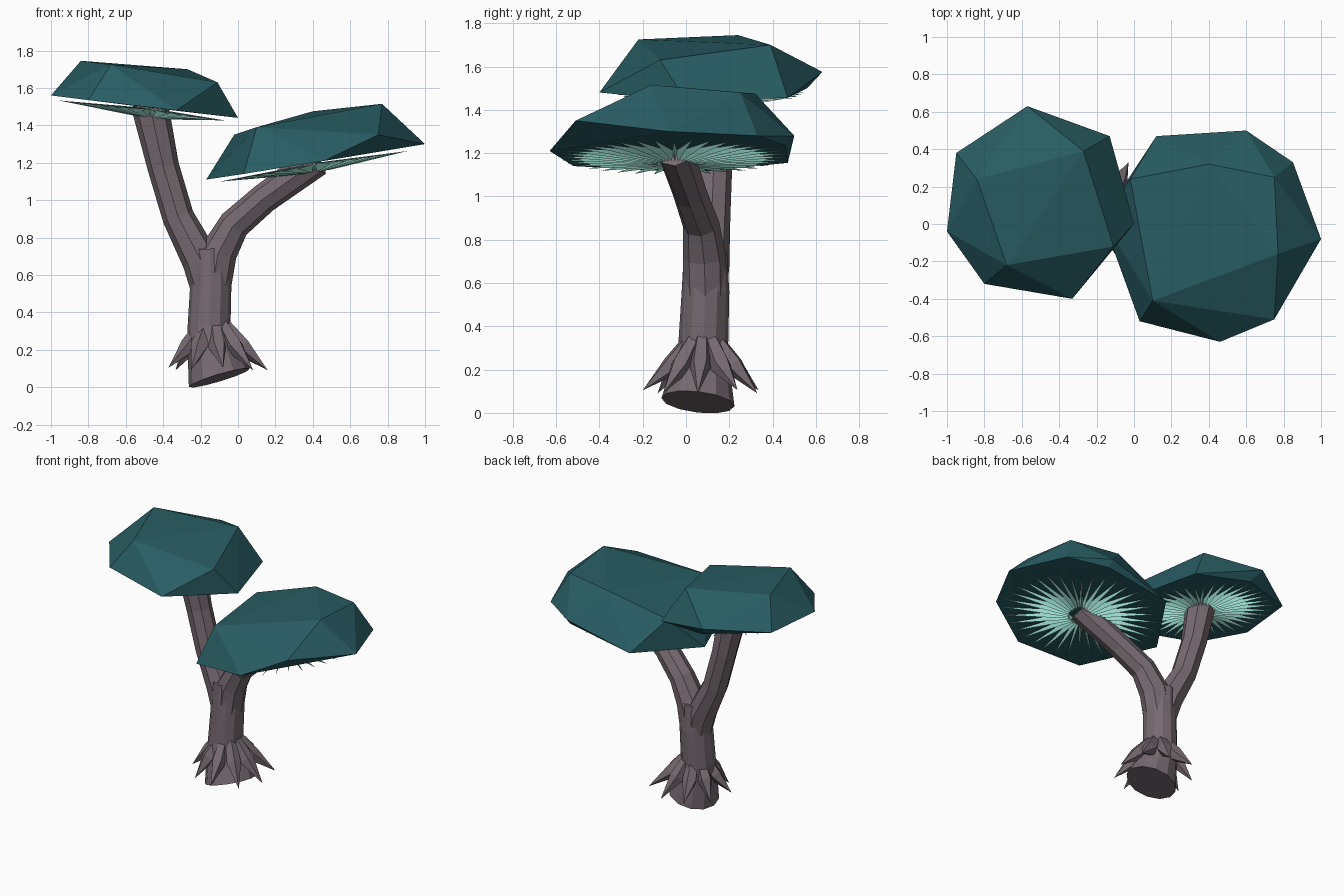
import bpy, bmesh, math
from mathutils import Vector

if "Cube" in bpy.data.objects:
    bpy.data.objects.remove(bpy.data.objects["Cube"])


def material(name, rgb):
    m = bpy.data.materials.new(name)
    m.diffuse_color = (*rgb, 1)
    m.use_nodes = True
    m.node_tree.nodes["Principled BSDF"].inputs["Base Color"].default_value = m.diffuse_color
    return m


BARK = material("grey brown stem", (0.18, 0.143, 0.162))
TEAL = material("dark teal cap", (0.021, 0.108, 0.124))
MINT = material("pale mint gills", (0.32, 0.70, 0.61))


def finish(name, bm, mat):
    bmesh.ops.recalc_face_normals(bm, faces=bm.faces[:])
    me = bpy.data.meshes.new(name)
    bm.to_mesh(me)
    bm.free()
    me.materials.append(mat)
    ob = bpy.data.objects.new(name, me)
    bpy.context.collection.objects.link(ob)
    return ob


def tube(bm, path, sides, first_dir=None):
    """Faceted tube through (x, y, z, radius) points; radius 0 makes a tip."""
    pts = [Vector(p[:3]) for p in path]
    rings = []
    for i, p in enumerate(pts):
        d = pts[min(i + 1, len(pts) - 1)] - pts[max(i - 1, 0)]
        if i == 0 and first_dir:
            d = Vector(first_dir)
        d.normalize()
        u = Vector((0, 1, 0)).cross(d)
        if u.length < 0.3:
            u = Vector((1, 0, 0))
        u.normalize()
        v = d.cross(u)
        r = path[i][3]
        if r == 0:
            rings.append([bm.verts.new(p)] * sides)
            continue
        rings.append([bm.verts.new(p + r * (math.cos(a) * u + math.sin(a) * v))
                      for a in (2 * math.pi * k / sides for k in range(sides))])
    for a, b in zip(rings, rings[1:]):
        for k in range(sides):
            n = (k + 1) % sides
            if b[0] is b[1]:
                bm.faces.new((a[k], a[n], b[0]))
            else:
                bm.faces.new((a[k], a[n], b[n], b[k]))
    bm.faces.new(rings[0])
    if path[-1][3]:
        bm.faces.new(rings[-1])


# Trunk with a tilted, flared foot
bm = bmesh.new()
tube(bm, [(-0.10, 0.055, 0.05, 0.17), (-0.125, 0.065, 0.16, 0.145),
          (-0.155, 0.08, 0.32, 0.115), (-0.145, 0.09, 0.56, 0.11),
          (-0.15, 0.09, 0.74, 0.10)], 12, (-0.3, 0.12, 1))
finish("trunk", bm, BARK)

# Two forking stems
bm = bmesh.new()
tube(bm, [(-0.155, 0.09, 0.52, 0.095), (-0.20, 0.10, 0.68, 0.10),
          (-0.32, 0.12, 0.91, 0.085), (-0.40, 0.13, 1.18, 0.085),
          (-0.475, 0.12, 1.52, 0.10)], 8)
finish("left_stem", bm, BARK)
bm = bmesh.new()
tube(bm, [(-0.14, 0.09, 0.52, 0.10), (-0.105, 0.085, 0.72, 0.10),
          (-0.02, 0.07, 0.87, 0.085), (0.14, 0.02, 1.01, 0.08),
          (0.42, -0.05, 1.21, 0.085)], 8)
finish("right_stem", bm, BARK)

# Pointed roots around the foot
bm = bmesh.new()
for k in range(9):
    a = 2 * math.pi * k / 9 - 0.1
    c, s = math.cos(a), math.sin(a)
    far = 0.26 + 0.02 * (k % 2)
    tube(bm, [(-0.13 + 0.06 * c, 0.08 + 0.06 * s, 0.34, 0.035),
              (-0.12 + 0.145 * c, 0.08 + 0.145 * s, 0.22, 0.05),
              (-0.10 + far * c, 0.08 + far * s, 0.09 + 0.015 * (k % 2), 0)], 5)
finish("roots", bm, BARK)


# Faceted caps: hull of rim and crown points
def cap(name, points):
    bm = bmesh.new()
    for p in points:
        bm.verts.new(p)
    res = bmesh.ops.convex_hull(bm, input=bm.verts[:])
    junk = {g for g in res["geom_interior"] + res["geom_unused"]
            if isinstance(g, bmesh.types.BMVert)}
    bmesh.ops.delete(bm, geom=list(junk), context='VERTS')
    return finish(name, bm, TEAL)


cap("left_cap", [
    (-1.0, -0.04, 1.56), (-0.95, 0.38, 1.555), (-0.57, 0.63, 1.575),
    (-0.52, 0.56, 1.50), (-0.13, 0.47, 1.455), (0.0, 0.0, 1.44),
    (-0.33, -0.40, 1.48), (-0.80, -0.32, 1.535),
    (-0.68, -0.22, 1.725), (-0.84, 0.24, 1.745), (-0.27, 0.39, 1.70),
    (-0.11, -0.12, 1.63)])
cap("right_cap", [
    (1.0, -0.08, 1.30), (0.75, -0.51, 1.35), (0.46, -0.63, 1.21),
    (0.03, -0.52, 1.14), (-0.17, 0.03, 1.11), (0.12, 0.47, 1.155),
    (0.60, 0.50, 1.28), (0.85, 0.33, 1.28), (0.60, 0.46, 1.235),
    (0.10, -0.41, 1.39), (0.77, -0.16, 1.515), (0.75, 0.25, 1.48),
    (-0.02, 0.24, 1.35), (0.40, 0.32, 1.475)])


# Radial gill blades hanging just below each rim plane
def gills(name, hub, centre, rx, ry, plane, count=36):
    bm = bmesh.new()
    for k in range(count):
        a = 2 * math.pi * k / count
        tx, ty = centre[0] + rx * math.cos(a), centre[1] + ry * math.sin(a)
        d = Vector((tx - hub[0], ty - hub[1])).normalized()
        side = Vector((-d.y, d.x)) * 0.012
        ix, iy = hub[0] + 0.085 * d.x, hub[1] + 0.085 * d.y
        z = plane(ix)
        tip = bm.verts.new((tx, ty, plane(tx) - 0.022))
        base = [bm.verts.new((ix + side.x, iy + side.y, z - 0.008)),
                bm.verts.new((ix - side.x, iy - side.y, z - 0.008)),
                bm.verts.new((ix, iy, z - 0.055))]
        bm.faces.new(base)
        for i in range(3):
            bm.faces.new((base[i], base[(i + 1) % 3], tip))
    finish(name, bm, MINT)


gills("left_gills", (-0.47, 0.12), (-0.515, 0.11), 0.445, 0.44,
      lambda x: 1.44 - 0.12 * x)
gills("right_gills", (0.41, -0.05), (0.405, -0.06), 0.505, 0.52,
      lambda x: 1.137 + 0.163 * x)
